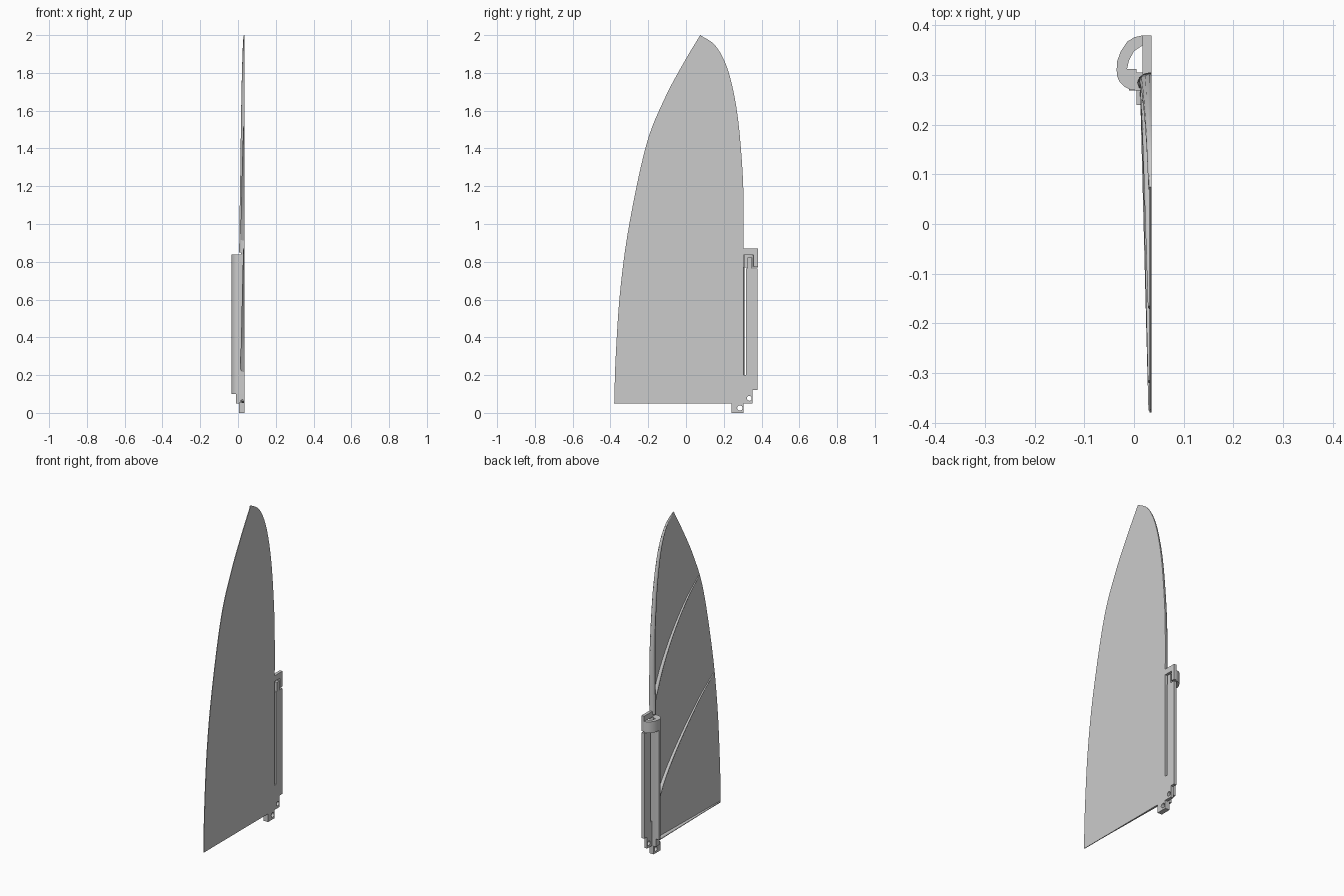
import bpy, bmesh, math
from mathutils import Vector

cube = bpy.data.objects.get("Cube")
if cube:
    bpy.data.objects.remove(cube)

grey = bpy.data.materials.new("light_grey")
grey.use_nodes = True
COLOUR = (0.6, 0.6, 0.6, 1)
grey.diffuse_color = COLOUR
grey.node_tree.nodes["Principled BSDF"].inputs["Base Color"].default_value = COLOUR

FACE = 0.035   # flat side of the panel
SKIN = 0.031   # ribbed side of the thin skin


def finish(bm, name):
    bmesh.ops.recalc_face_normals(bm, faces=bm.faces)
    mesh = bpy.data.meshes.new(name)
    bm.to_mesh(mesh)
    bm.free()
    mesh.materials.append(grey)
    ob = bpy.data.objects.new(name, mesh)
    bpy.context.collection.objects.link(ob)
    bpy.ops.object.select_all(action='DESELECT')
    ob.select_set(True)
    bpy.context.view_layer.objects.active = ob
    bpy.ops.object.shade_smooth_by_angle(angle=math.radians(35))
    return ob


def slab(name, loops, low, high, axis="x"):
    """Extrude flat loops (outline first, then holes) along x or z."""
    bm = bmesh.new()
    edges = []
    for loop in loops:
        verts = [bm.verts.new((low, a, b) if axis == "x" else (a, b, low)) for a, b in loop]
        edges += [bm.edges.new((v, verts[i - 1])) for i, v in enumerate(verts)]
    bmesh.ops.triangle_fill(bm, edges=edges, use_beauty=True)
    ext = bmesh.ops.extrude_face_region(bm, geom=bm.faces[:], use_keep_orig=True)
    step = Vector((high - low, 0, 0)) if axis == "x" else Vector((0, 0, high - low))
    bmesh.ops.translate(bm, vec=step, verts=[g for g in ext["geom"] if isinstance(g, bmesh.types.BMVert)])
    return finish(bm, name)


def rect(y0, y1, z0, z1):
    return [(y0, z0), (y1, z0), (y1, z1), (y0, z1)]


def circle(y, z, r, n=20):
    return [(y + r * math.cos(math.tau * i / n), z + r * math.sin(math.tau * i / n)) for i in range(n)]


def spline(points, steps=6):
    """Smooth path through the points."""
    p = [Vector(q) for q in points]
    p = [2 * p[0] - p[1]] + p + [2 * p[-1] - p[-2]]
    path = []
    for a, b, c, d in zip(p, p[1:], p[2:], p[3:]):
        for i in range(steps):
            t = i / steps
            path.append(0.5 * (2 * b + (c - a) * t + (2 * a - 5 * b + 4 * c - d) * t * t
                               + (3 * b - a - 3 * c + d) * t ** 3))
    return path + [p[-2]]


def ridge(name, path, width, height, shift=0.0):
    """Rounded rib on the skin, tapering along a path of (y, z) points."""
    bm = bmesh.new()
    rings = []
    for i, p in enumerate(path):
        t = i / (len(path) - 1)
        tangent = (path[min(i + 1, len(path) - 1)] - path[max(i - 1, 0)]).normalized()
        side = Vector((-tangent.y, tangent.x))
        w = width[0] + (width[1] - width[0]) * t
        h = height[0] + (height[1] - height[0]) * t
        ring = []
        for k in range(7):
            ang = math.pi * k / 6
            q = p + side * w * (0.5 * math.cos(ang) + shift)
            ring.append(bm.verts.new((SKIN + 0.001 - h * math.sin(ang), q.x, q.y)))
        rings.append(ring)
    for r0, r1 in zip(rings, rings[1:]):
        for k in range(7):
            n = (k + 1) % 7
            bm.faces.new((r0[k], r0[n], r1[n], r1[k]))
    bm.faces.new(rings[0])
    bm.faces.new(rings[-1])
    return finish(bm, name)


# Thin skin with a curved trailing and leading edge
trailing = spline([(-0.38, 0.05), (-0.372, 0.3), (-0.348, 0.65), (-0.3, 1.0), (-0.21, 1.42),
                   (-0.115, 1.66), (-0.02, 1.84), (0.075, 2.0)])
leading = spline([(0.305, 0.85), (0.305, 1.1), (0.298, 1.3), (0.276, 1.55), (0.245, 1.73),
                  (0.205, 1.86), (0.15, 1.95), (0.075, 2.0)])
outline = [tuple(p) for p in trailing] + [tuple(p) for p in reversed(leading[:-1])] + [(0.305, 0.05)]
slab("panel_skin", [outline], SKIN, FACE)

# Spar along the leading edge and ribs sweeping to the trailing edge
ridge("leading_spar", leading, (0.04, 0.012), (0.026, 0.003), 0.5)
ridge("upper_rib", spline([(0.285, 0.9), (0.2, 1.09), (0.09, 1.26), (-0.04, 1.41), (-0.168, 1.515)]),
      (0.024, 0.01), (0.02, 0.004))
ridge("lower_rib", spline([(0.28, 0.22), (0.2, 0.37), (0.1, 0.5), (-0.04, 0.645), (-0.18, 0.77), (-0.318, 0.87)]),
      (0.024, 0.01), (0.02, 0.004))
ridge("bottom_rib", [Vector((0.28, 0.061)), Vector((-0.376, 0.056))], (0.02, 0.01), (0.02, 0.003))

# Hinge plate with clip pin and drilled lug
plate = [(0.27, 0.05), (0.352, 0.05), (0.352, 0.12), (0.378, 0.12), (0.378, 0.765), (0.35, 0.765),
         (0.35, 0.822), (0.325, 0.822), (0.325, 0.765), (0.318, 0.765), (0.318, 0.2), (0.27, 0.2)]
slab("hinge_plate", [plate, circle(0.335, 0.077, 0.013)], 0.017, FACE)
slab("bottom_lug", [rect(0.24, 0.305, 0, 0.055), circle(0.285, 0.026, 0.014)], 0.005, FACE)

# Top flange, hooked around the pin
flange = [(0.27, 0.835), (0.357, 0.835), (0.357, 0.775), (0.38, 0.775), (0.38, 0.87), (0.27, 0.87)]
slab("top_flange", [flange], 0.017, FACE)

# Curved hinge wall, open on its rear side
wall_outer = [(-0.035, 0.31), (-0.034, 0.298), (-0.029, 0.286), (-0.02, 0.277), (-0.008, 0.271), (0.005, 0.269)]
wall = wall_outer + [(0.033, 0.269), (0.033, 0.305), (0.003, 0.305), (-0.003, 0.309), (-0.013, 0.31)]
slab("hinge_wall", [wall], 0.1, 0.838, "z")
slab("wall_foot", [rect(0.269, 0.305, 0.05, 0.102)], -0.01, FACE - 0.001)

# Cap ring closing the hinge at the top
cap = [(0.018, 0.38), (0.0, 0.376), (-0.014, 0.367), (-0.027, 0.347), (-0.034, 0.328)] + wall_outer
cap += [(0.005, 0.312), (-0.014, 0.312), (-0.01, 0.33), (0.0, 0.348), (0.018, 0.36)]
slab("cap_ring", [cap], 0.77, 0.838, "z")
